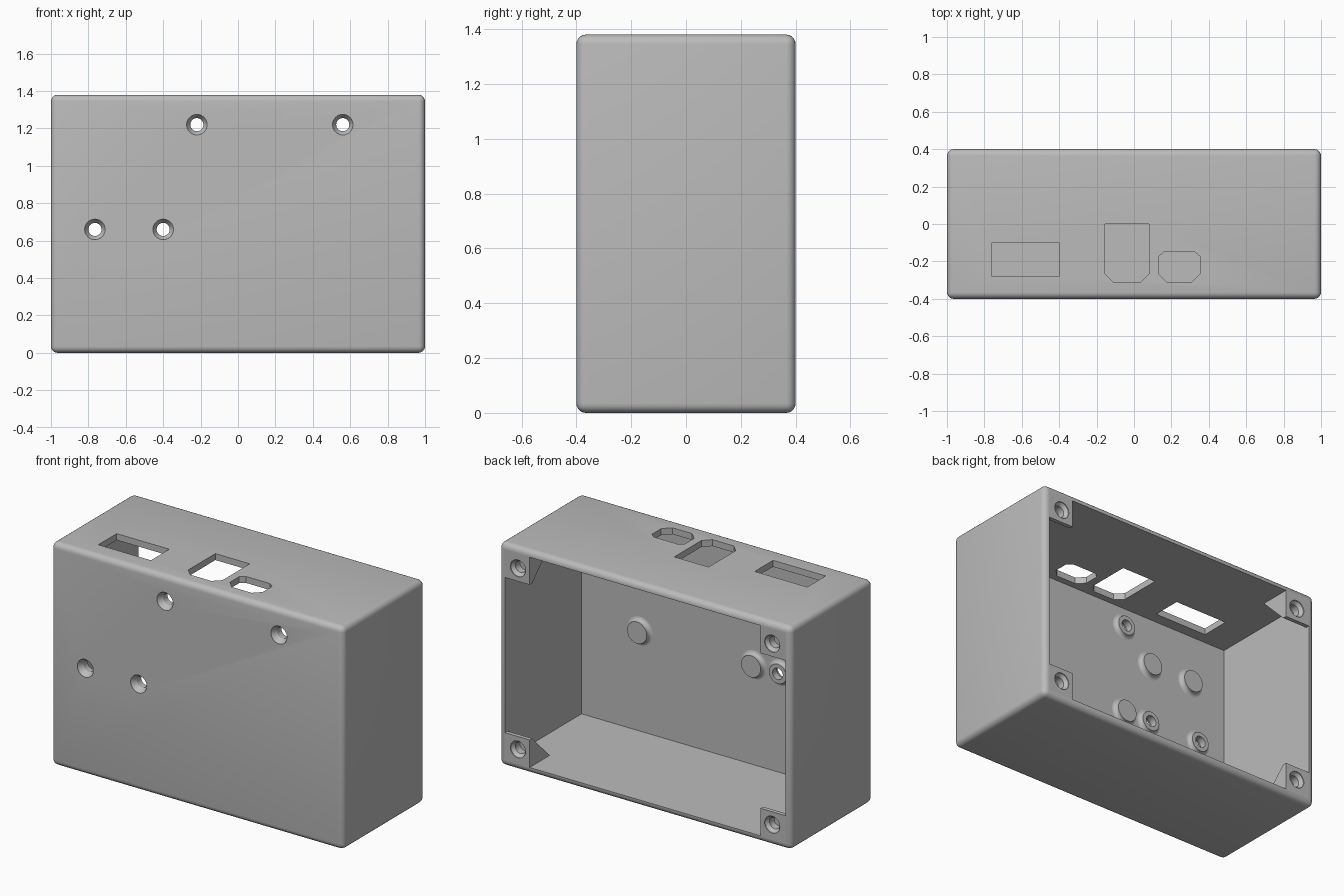
import bpy, bmesh, math
from mathutils import Matrix, Vector

old = bpy.data.objects.get("Cube")
if old:
    bpy.data.objects.remove(old, do_unlink=True)

W, D, H = 2.0, 0.8, 1.38          # outer size
WALL, FRONT, ROUND = 0.04, 0.05, 0.035
INNER = -D / 2 + FRONT            # inside face of the front wall

grey = bpy.data.materials.new("case_grey")
grey.use_nodes = True
grey.diffuse_color = (0.5, 0.5, 0.5, 1)
grey.node_tree.nodes["Principled BSDF"].inputs["Base Color"].default_value = (0.5, 0.5, 0.5, 1)


def finish(name, bm):
    bmesh.ops.recalc_face_normals(bm, faces=bm.faces)
    mesh = bpy.data.meshes.new(name)
    bm.to_mesh(mesh)
    bm.free()
    mesh.materials.append(grey)
    obj = bpy.data.objects.new(name, mesh)
    bpy.context.collection.objects.link(obj)
    return obj


def box(name, low, high, bevel=0):
    bm = bmesh.new()
    low, high = Vector(low), Vector(high)
    bmesh.ops.create_cube(bm, size=1)
    for v in bm.verts:
        v.co = (low + high) / 2 + v.co * (high - low)
    if bevel:
        bmesh.ops.bevel(bm, geom=bm.edges[:], offset=bevel, segments=5,
                        profile=0.5, affect='EDGES')
    return finish(name, bm)


def prism(name, points, shift):
    """Extrude a closed outline of 3D points along shift."""
    bm = bmesh.new()
    face = bm.faces.new([bm.verts.new(p) for p in points])
    new = bmesh.ops.extrude_face_region(bm, geom=[face])["geom"]
    bmesh.ops.translate(bm, vec=shift,
                        verts=[g for g in new if isinstance(g, bmesh.types.BMVert)])
    return finish(name, bm)


def lathe(name, x, z, profile, bore=False, sides=32):
    """Turn (radius, y) points about an axis along y at x, z."""
    bm = bmesh.new()
    rings = []
    for r, y in profile:
        rings.append([bm.verts.new((x + r * math.cos(a), y, z + r * math.sin(a)))
                      for a in (math.tau * i / sides for i in range(sides))])
    pairs = list(zip(rings, rings[1:]))
    if bore:
        pairs.append((rings[-1], rings[0]))
    else:
        bm.faces.new(rings[0])
        bm.faces.new(rings[-1])
    for a, b in pairs:
        for i in range(sides):
            j = (i + 1) % sides
            bm.faces.new((a[i], a[j], b[j], b[i]))
    return finish(name, bm)


def cut(obj, cutters):
    for c in cutters:
        mod = obj.modifiers.new("cut", 'BOOLEAN')
        mod.operation, mod.solver, mod.object = 'DIFFERENCE', 'EXACT', c
    bpy.context.view_layer.update()
    graph = bpy.context.evaluated_depsgraph_get()
    mesh = bpy.data.meshes.new_from_object(obj.evaluated_get(graph))
    obj.modifiers.clear()
    obj.data = mesh
    for c in cutters:
        bpy.data.objects.remove(c, do_unlink=True)


def smooth(obj):
    bpy.ops.object.select_all(action='DESELECT')
    obj.select_set(True)
    bpy.context.view_layer.objects.active = obj
    bpy.ops.object.shade_smooth_by_angle(angle=math.radians(30))


# Rounded case, hollowed and open at the back
case = box("case_shell", (-W / 2, -D / 2, 0), (W / 2, D / 2, H), ROUND)
cutters = [box("cavity", (-W / 2 + WALL, INNER, WALL), (W / 2 - WALL, 1, H - WALL))]

# Connector openings in the top wall
openings = [
    [(-0.76, -0.28), (-0.4, -0.28), (-0.4, -0.1), (-0.76, -0.1)],
    [(-0.155, 0), (-0.155, -0.265), (-0.11, -0.31), (0.035, -0.31), (0.08, -0.265), (0.08, 0)],
    [(0.13, -0.175), (0.13, -0.265), (0.175, -0.31), (0.31, -0.31), (0.355, -0.265),
     (0.355, -0.175), (0.325, -0.15), (0.16, -0.15)],
]
for outline in openings:
    cutters.append(prism("opening", [(x, y, H - 0.1) for x, y in outline], (0, 0, 0.2)))

# Countersunk screw holes in the front wall
screw_spots = [(-0.22, 1.22), (0.56, 1.22), (-0.765, 0.66), (-0.4, 0.66)]
pin_spots = [(-0.22, 0.66), (0.56, 0.66), (-0.41, 1.035), (-0.71, 1.035)]
BORE = 0.035
for x, z in screw_spots:
    cutters.append(lathe("screw_hole", x, z, [(0.055, -0.5), (0.055, -0.395), (BORE, -0.365),
                                              (BORE, -0.3)]))
cut(case, cutters)
smooth(case)


# Board standoffs with flared feet
def flare(radius, top):
    foot = 0.022
    points = [(radius + foot * (1 - math.sin(a)), INNER + foot * (1 - math.cos(a)))
              for a in (math.pi / 2 * i / 4 for i in range(5))]
    return points + [(radius, top)]


for i, (x, z) in enumerate(screw_spots):
    profile = [(BORE, INNER - 0.002)] + flare(0.06, -0.325) + [(BORE, -0.325)]
    smooth(lathe(f"screw_standoff_{i + 1}", x, z, profile, bore=True))
for i, (x, z) in enumerate(pin_spots):
    smooth(lathe(f"solid_standoff_{i + 1}", x, z, flare(0.067, -0.32)))

# Corner lid posts: thin lip, sloping back to the top or bottom wall
SIZE, LIP, AXIS = 0.21, 0.025, 0.13
for side, sname in ((1, "left"), (-1, "right")):
    for up, uname in ((0, "lower"), (1, "upper")):
        def height(d):
            return H - d if up else d
        x0 = side * (W / 2 - SIZE)
        outline = [(D / 2, WALL - 0.005), (D / 2, SIZE), (D / 2 - LIP, SIZE),
                   (D / 2 - LIP - SIZE + WALL, WALL), (D / 2 - LIP - SIZE + WALL, WALL - 0.005)]
        post = prism(f"{uname}_{sname}_lid_post", [(x0, y, height(d)) for y, d in outline],
                     (side * (SIZE - WALL + 0.005), 0, 0))
        hole = lathe("lid_hole", side * (W / 2 - AXIS), height(AXIS),
                     [(0.052, 0.5), (0.052, 0.395), (BORE, 0.375), (BORE, 0.33)])
        cut(post, [hole])
        smooth(post)
